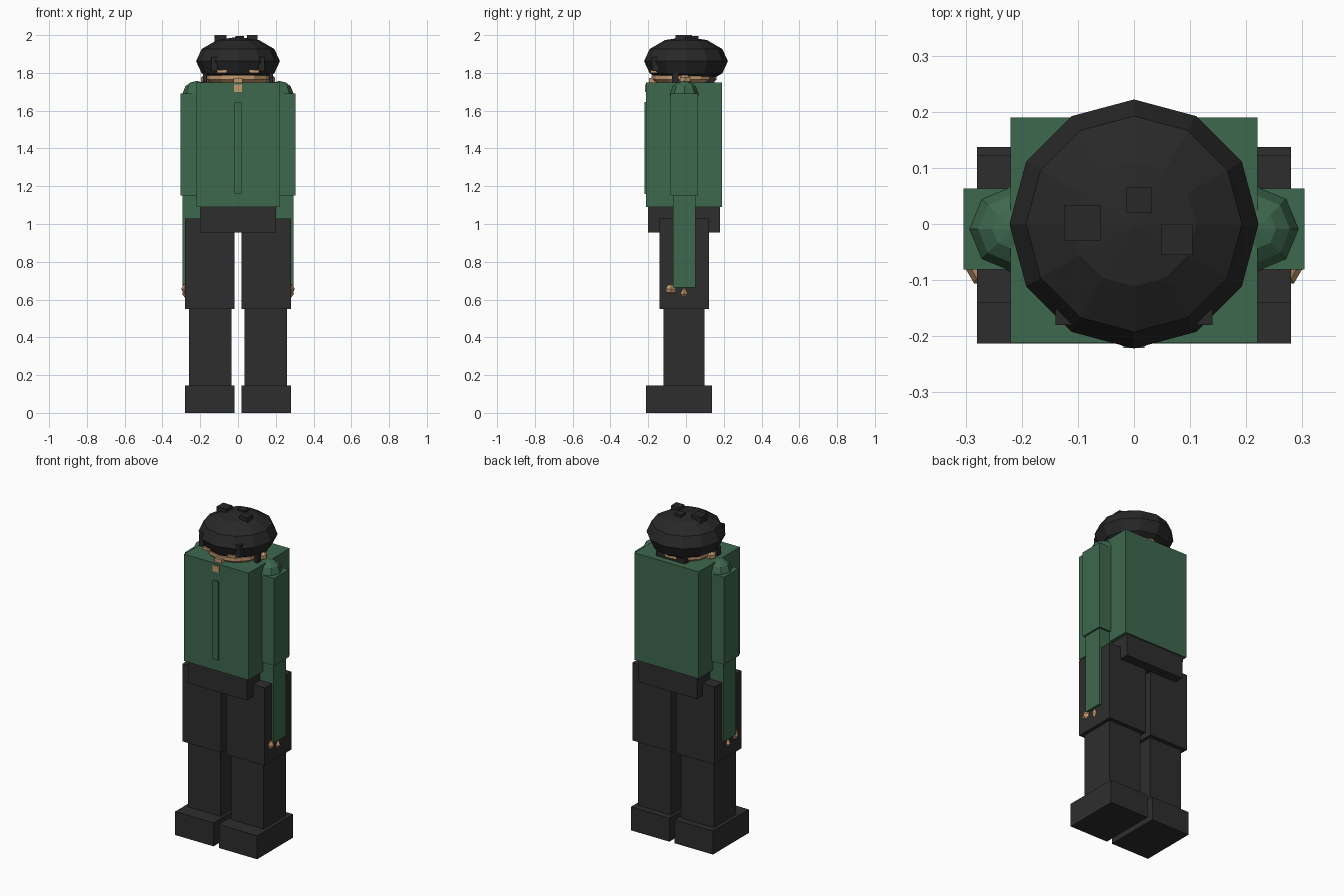
import bpy, math

if "Cube" in bpy.data.objects:
    bpy.data.objects.remove(bpy.data.objects["Cube"])


def material(name, rgb):
    m = bpy.data.materials.new(name)
    m.diffuse_color = (*rgb, 1)
    m.use_nodes = True
    m.node_tree.nodes["Principled BSDF"].inputs["Base Color"].default_value = m.diffuse_color
    return m


GREEN = material("jacket green", (0.048, 0.138, 0.076))
DARK = material("trouser charcoal", (0.027, 0.027, 0.027))
BLACK = material("hat black", (0.021, 0.021, 0.021))
SKIN = material("skin tan", (0.55, 0.32, 0.16))


def mesh(name, verts, faces, mat):
    me = bpy.data.meshes.new(name)
    me.from_pydata(verts, [], faces)
    me.materials.append(mat)
    ob = bpy.data.objects.new(name, me)
    bpy.context.collection.objects.link(ob)
    return ob


def box(name, x, y, z, mat):
    """Box from (low, high) ranges."""
    v = [(a, b, c) for c in z for b in y for a in x]
    f = [(0, 2, 3, 1), (4, 5, 7, 6), (0, 1, 5, 4), (2, 6, 7, 3), (0, 4, 6, 2), (1, 3, 7, 5)]
    return mesh(name, v, f, mat)


def lathe(name, profile, sides, mat, cx=0, cy=0, turn=0, sx=1, sy=1):
    """Faceted solid from (radius, height) points, bottom to top."""
    v, f = [], []
    for r, z in profile:
        for i in range(sides):
            a = turn + math.tau * i / sides
            v.append((cx + sx * r * math.cos(a), cy + sy * r * math.sin(a), z))
    for j in range(len(profile) - 1):
        for i in range(sides):
            k = (i + 1) % sides
            f.append((j * sides + i, j * sides + k, (j + 1) * sides + k, (j + 1) * sides + i))
    last = (len(profile) - 1) * sides
    f += [tuple(reversed(range(sides))), tuple(range(last, last + sides))]
    return mesh(name, v, f, mat)


def mirror_box(name, x, y, z, mat):
    box("right_" + name, x, y, z, mat)
    box("left_" + name, (-x[1], -x[0]), y, z, mat)


def mirror_lathe(name, profile, sides, mat, cx, cy, **kw):
    lathe("right_" + name, profile, sides, mat, cx, cy, **kw)
    lathe("left_" + name, profile, sides, mat, -cx, cy, **kw)


# Body
box("torso", (-0.22, 0.22), (-0.212, 0.19), (1.09, 1.75), GREEN)
box("pelvis", (-0.2, 0.2), (-0.2, 0.18), (0.955, 1.10), DARK)
box("zip_strip", (-0.019, 0.019), (-0.221, -0.2), (1.16, 1.645), GREEN)
box("throat_patch", (-0.021, 0.021), (-0.217, -0.2), (1.70, 1.738), SKIN)

# Legs
mirror_box("thigh", (0.018, 0.28), (-0.14, 0.123), (0.55, 1.03), DARK)
mirror_box("shin", (0.035, 0.259), (-0.12, 0.098), (0.14, 0.555), DARK)
mirror_box("boot", (0.018, 0.28), (-0.213, 0.137), (0, 0.145), DARK)

# Arms
mirror_box("upper_arm", (0.16, 0.304), (-0.081, 0.063), (1.15, 1.69), GREEN)
mirror_box("forearm", (0.172, 0.293), (-0.07, 0.051), (0.665, 1.16), GREEN)
mirror_lathe("shoulder", [(0.077, 1.68), (0.074, 1.695), (0.06, 1.73), (0.035, 1.749), (0.001, 1.757)],
             8, GREEN, 0.218, -0.009)
mirror_lathe("hand", [(0.001, 0.573), (0.03, 0.592), (0.058, 0.63), (0.04, 0.672)],
             6, SKIN, 0.238, -0.01, sy=0.75)
mirror_lathe("thumb", [(0.001, 0.624), (0.024, 0.64), (0.03, 0.656), (0.02, 0.676), (0.001, 0.684)],
             6, SKIN, 0.27, -0.08)

# Head
lathe("head", [(0.12, 1.70), (0.155, 1.75), (0.172, 1.765), (0.172, 1.785), (0.1, 1.82)],
      12, SKIN, 0, -0.01)
mirror_lathe("ear", [(0.001, 1.735), (0.032, 1.755), (0.032, 1.775), (0.001, 1.798)],
             6, SKIN, 0.165, -0.005)
box("chin", (-0.024, 0.024), (-0.195, -0.15), (1.745, 1.772), SKIN)
mirror_box("cheek", (0.06, 0.112), (-0.187, -0.14), (1.80, 1.814), SKIN)

# Hat: squashed twelve-sided sphere
hat = [(max(0.222 * math.cos(t), 0.001), 1.862 + 0.129 * math.sin(t))
       for t in (math.radians(d) for d in (-90, -60, -30, 0, 30, 60, 90))]
lathe("hat", hat, 12, BLACK)
box("nape_hair", (-0.1, 0.1), (0.1, 0.152), (1.74, 1.78), BLACK)
mirror_box("sideburn", (0.165, 0.186), (-0.075, -0.04), (1.75, 1.80), BLACK)
mirror_box("temple_block", (0.108, 0.14), (-0.18, -0.14), (1.81, 1.885), BLACK)

# Blocks on the crown
box("crown_block_left", (-0.125, -0.06), (-0.03, 0.033), (1.95, 2.0), BLACK)
box("crown_block_back", (-0.013, 0.032), (0.02, 0.065), (1.95, 1.996), BLACK)
box("crown_block_right", (0.048, 0.104), (-0.055, 0.0), (1.95, 2.0), BLACK)
